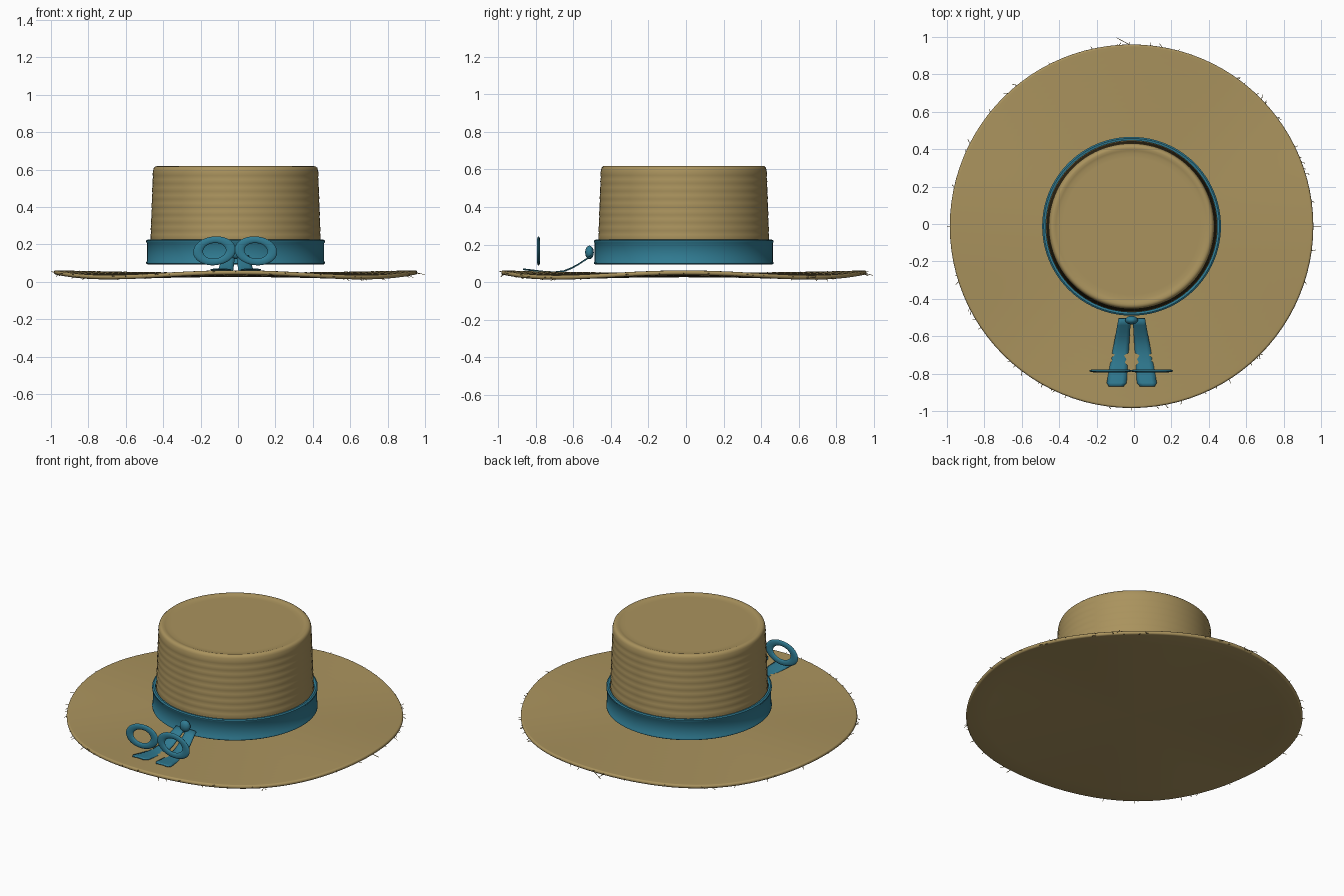
import bpy, bmesh, math, random
from mathutils import Vector, Matrix

cube = bpy.data.objects.get("Cube")
if cube:
    bpy.data.objects.remove(cube, do_unlink=True)

random.seed(7)
CENTRE = Vector((-0.013, -0.012, 0))
BRIM_R = 0.972
TAU = math.tau


def material(name, rgb):
    m = bpy.data.materials.new(name)
    m.use_nodes = True
    m.diffuse_color = (*rgb, 1)
    m.node_tree.nodes["Principled BSDF"].inputs["Base Color"].default_value = (*rgb, 1)
    return m


straw = material("straw", (0.40, 0.29, 0.11))
ribbon = material("blue ribbon", (0.03, 0.20, 0.29))


def finish(name, bm, mat, angle=40):
    """Turn a bmesh into a smooth shaded object."""
    bmesh.ops.recalc_face_normals(bm, faces=bm.faces)
    mesh = bpy.data.meshes.new(name)
    bm.to_mesh(mesh)
    bm.free()
    mesh.materials.append(mat)
    obj = bpy.data.objects.new(name, mesh)
    bpy.context.collection.objects.link(obj)
    bpy.ops.object.select_all(action="DESELECT")
    obj.select_set(True)
    bpy.context.view_layer.objects.active = obj
    bpy.ops.object.shade_smooth_by_angle(angle=math.radians(angle))
    return obj


def lathe(profile, closed=False, steps=96):
    """Spin (radius, height) points about the hat's axis."""
    bm = bmesh.new()
    verts = [bm.verts.new((r, 0, z)) for r, z in profile]
    pairs = list(zip(verts, verts[1:]))
    if closed:
        pairs.append((verts[-1], verts[0]))
    edges = [bm.edges.new(p) for p in pairs]
    bmesh.ops.spin(bm, geom=verts + edges, axis=(0, 0, 1), cent=(0, 0, 0),
                   angle=TAU, steps=steps)
    bmesh.ops.remove_doubles(bm, verts=bm.verts, dist=1e-5)
    return bm


def brim_wave(x, y):
    r = math.hypot(x, y)
    return 0.013 * (r / BRIM_R) ** 2 * math.cos(4 * math.atan2(y, x))


# Brim: woven disc with a rounded edge, gently waved
def brim_ring(i, n=54):
    return (BRIM_R - 0.012) * i / n, 0.049 + 0.001 * (i % 2)


profile = [brim_ring(i) for i in range(55)]
profile += [(BRIM_R - 0.012 + 0.012 * math.cos(a), 0.038 + 0.012 * math.sin(a))
            for a in (math.pi * (0.5 - k / 8) for k in range(1, 9))]
profile += [(BRIM_R * k / 8, 0.026) for k in range(7, -1, -1)]
bm = lathe(profile)
for v in bm.verts:
    v.co.z += brim_wave(v.co.x, v.co.y)
finish("brim", bm, straw).location = CENTRE

# Crown: tapering wall of woven rows, soft shoulder and slightly sunken top
profile = [(0.458 - 0.018 * k / 48 + 0.0025 * abs(math.sin(math.pi * k / 4)),
            0.095 + 0.505 * k / 48) for k in range(49)]
profile += [(0.437, 0.610), (0.429, 0.617), (0.418, 0.619), (0.405, 0.615)]
profile += [(0.39 * k / 16, 0.611 + 0.001 * (k % 2)) for k in range(16, -1, -1)]
finish("crown", lathe(profile), straw).location = CENTRE

# Hat band with a raised lip along both edges
profile = [(0.458, 0.095), (0.470, 0.093), (0.478, 0.098), (0.478, 0.106),
           (0.474, 0.111), (0.474, 0.208), (0.478, 0.213), (0.478, 0.221),
           (0.470, 0.226), (0.458, 0.224)]
finish("hat_band", lathe(profile, closed=True), ribbon).location = CENTRE


# Bow loops: flattened oval rings standing upright in front of the crown
def bow_loop(name, side):
    bm = bmesh.new()
    ring = [bm.verts.new((0.77 + 0.23 * math.cos(TAU * k / 12), 0,
                          math.sin(TAU * k / 12))) for k in range(12)]
    edges = [bm.edges.new((ring[k], ring[(k + 1) % 12])) for k in range(12)]
    bmesh.ops.spin(bm, geom=ring + edges, axis=(0, 0, 1), cent=(0, 0, 0),
                   angle=TAU, steps=48)
    bmesh.ops.remove_doubles(bm, verts=bm.verts, dist=1e-4)
    for v in bm.verts:
        x, y, z = v.co
        v.co = (0.114 * x, 0.008 * z, 0.077 * y)
    obj = finish(name, bm, ribbon, 60)
    obj.location = (-0.015 + side * 0.111, -0.785, 0.166)
    obj.rotation_euler.y = side * math.radians(6)


# Ribbon tails: tapered strips that drop from the knot and rest on the brim
def ribbon_tail(name, side):
    path = [(-0.505, 0.137), (-0.54, 0.115), (-0.575, 0.092), (-0.61, 0.073),
            (-0.65, 0.057), (-0.70, 0.051), (-0.75, 0.053), (-0.80, 0.059),
            (-0.85, 0.065), (-0.868, 0.067)]
    bm = bmesh.new()
    rows = []
    for i, (y, z) in enumerate(path):
        t = (path[0][0] - y) / (path[0][0] - path[-1][0])
        mid, half = 0.038 + 0.045 * t, 0.033 + 0.021 * t
        if i == len(path) - 1:
            half -= 0.014
        rows.append([bm.verts.new((-0.012 + side * (mid + half * s), y,
                                   z + 0.003 * (1 - s * s)))
                     for s in (-1, -0.5, 0, 0.5, 1)])
    for a, b in zip(rows, rows[1:]):
        for k in range(4):
            bm.faces.new((a[k], a[k + 1], b[k + 1], b[k]))
    obj = finish(name, bm, ribbon)
    mod = obj.modifiers.new("thickness", "SOLIDIFY")
    mod.thickness = 0.006
    mod.offset = 0


for label, side in (("left", 1), ("right", -1)):
    bow_loop(label + "_bow_loop", side)
    ribbon_tail(label + "_ribbon_tail", side)

# Knot at the front of the band
bm = bmesh.new()
bmesh.ops.create_uvsphere(bm, u_segments=24, v_segments=14, radius=1)
bmesh.ops.scale(bm, vec=(0.034, 0.023, 0.036), verts=bm.verts)
finish("bow_knot", bm, ribbon, 60).location = (-0.013, -0.514, 0.158)

# Loose straw strands poking out of the brim edge
bm = bmesh.new()
strands = [(0, 0.040, 0), (math.pi / 2 + 0.03, 0.038, 0.1),
           (math.pi, 0.014, 0), (-math.pi / 2, 0.012, 0)]
strands += [(random.uniform(0, TAU), random.uniform(0.006, 0.022),
             random.uniform(-0.035, 0.035)) for _ in range(56)]
for angle, reach, slide in strands:
    out = Vector((math.cos(angle), math.sin(angle), 0))
    along = Vector((-out.y, out.x, 0))
    z = 0.038 + brim_wave(*(out * BRIM_R).xy)
    start = out * (BRIM_R - 0.02) - along * slide * 0.5 + Vector((0, 0, z))
    end = out * (BRIM_R + reach) + along * slide * 0.5
    end.z = z + random.uniform(-0.022, 0.008)
    d = end - start
    place = Matrix.Translation((start + end) / 2) @ d.to_track_quat("Z", "Y").to_matrix().to_4x4()
    bmesh.ops.create_cone(bm, cap_ends=True, segments=5, radius1=0.0022,
                          radius2=0.0015, depth=d.length, matrix=place)
finish("loose_straws", bm, straw).location = CENTRE
